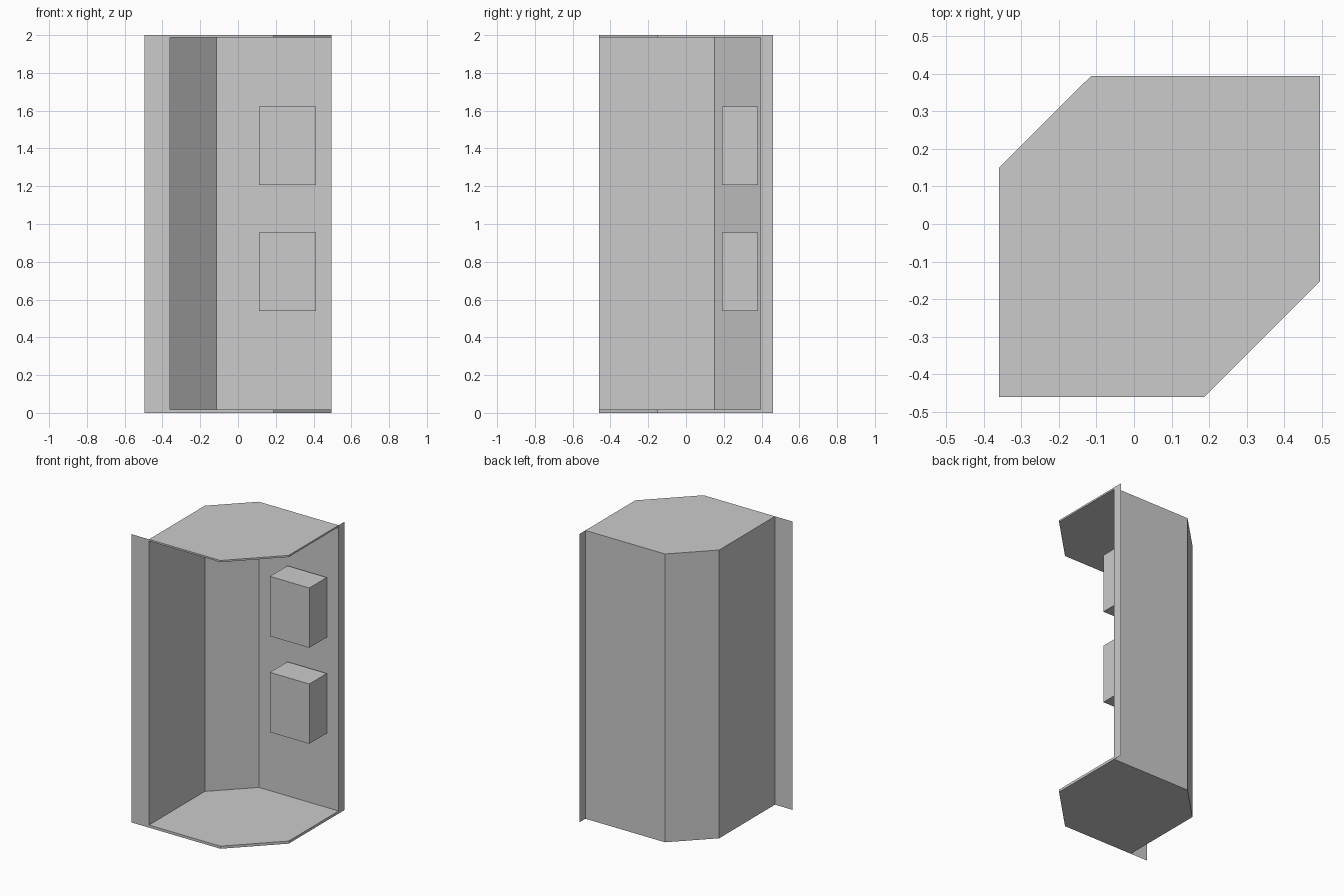
import bpy, bmesh

if "Cube" in bpy.data.objects:
    bpy.data.objects.remove(bpy.data.objects["Cube"])

grey = bpy.data.materials.new("plain grey")
grey.diffuse_color = (0.6, 0.6, 0.6, 1)
grey.use_nodes = True
grey.node_tree.nodes["Principled BSDF"].inputs["Base Color"].default_value = grey.diffuse_color

# Plan outline of the cabinet: a square with two opposite corners cut off
L, R, F, B = -0.36, 0.496, -0.461, 0.394
OUTLINE = [(L, F), (0.187, F), (R, -0.152), (R, B), (-0.115, B), (L, 0.15)]


def finish(bm, name):
    bmesh.ops.recalc_face_normals(bm, faces=bm.faces)
    mesh = bpy.data.meshes.new(name)
    bm.to_mesh(mesh)
    bm.free()
    mesh.materials.append(grey)
    obj = bpy.data.objects.new(name, mesh)
    bpy.context.collection.objects.link(obj)
    return obj


def prism(name, points, z0, z1):
    """Closed block raised from a plan outline."""
    bm = bmesh.new()
    base = bm.faces.new([bm.verts.new((x, y, z0)) for x, y in points])
    top = bmesh.ops.extrude_face_region(bm, geom=[base])["geom"]
    verts = [v for v in top if isinstance(v, bmesh.types.BMVert)]
    bmesh.ops.translate(bm, verts=verts, vec=(0, 0, z1 - z0))
    return finish(bm, name)


def sheet(name, path, z0, z1):
    """Thin upright panel along an open plan path."""
    bm = bmesh.new()
    low = [bm.verts.new((x, y, z0)) for x, y in path]
    high = [bm.verts.new((x, y, z1)) for x, y in path]
    for i in range(len(path) - 1):
        bm.faces.new((low[i], low[i + 1], high[i + 1], high[i]))
    return finish(bm, name)


# Floor and lid
prism("floor", OUTLINE, 0, 0.018)
prism("lid", OUTLINE, 1.988, 2)

# Folded wall panel: left flange, side, angled corner, back, right flange
sheet("wall_panel",
      [(-0.496, F), (L, F), (L, 0.15), (-0.115, B), (R, B), (R, 0.461)], 0, 2)

# Two boxes mounted inside on the back wall
for name, z in (("lower_box", 0.54), ("upper_box", 1.206)):
    prism(name, [(0.112, 0.19), (0.414, 0.19), (0.414, 0.382), (0.112, 0.382)],
          z, z + 0.415)
